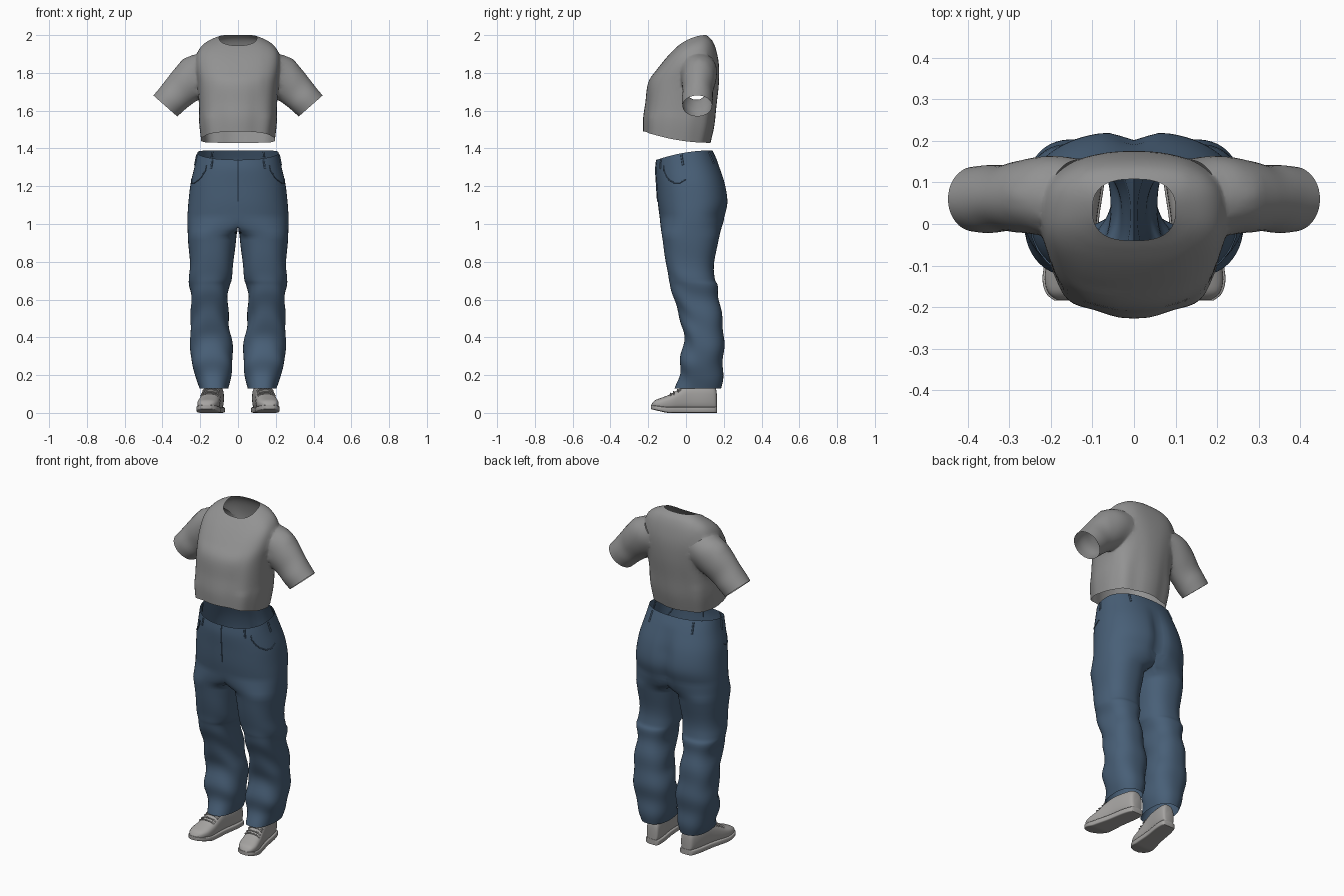
import bpy, bmesh, math
from mathutils import Vector

cube = bpy.data.objects.get("Cube")
if cube:
    bpy.data.objects.remove(cube)


def material(name, color):
    m = bpy.data.materials.new(name)
    m.use_nodes = True
    m.diffuse_color = (*color, 1)
    bsdf = m.node_tree.nodes["Principled BSDF"]
    bsdf.inputs["Base Color"].default_value = (*color, 1)
    bsdf.inputs["Roughness"].default_value = 0.8
    return m


SHIRT = material("shirt_grey", (0.29, 0.29, 0.29))
DENIM = material("denim_blue", (0.065, 0.115, 0.185))
SHOE = material("shoe_grey", (0.38, 0.37, 0.36))


def clamp(v):
    return max(0.0, min(1.0, v))


def spow(v, e):
    return math.copysign(abs(v) ** e, v)


def sample(rows, steps):
    """Smoothly interpolate a short table of profile rows."""
    out = []
    for i in range(len(rows) - 1):
        p0, p1, p2, p3 = (rows[max(0, min(len(rows) - 1, i + k))] for k in (-1, 0, 1, 2))
        for n in range(steps):
            t = n / steps
            out.append([b + 0.5 * t * (c - a + t * (2 * a - 5 * b + 4 * c - d + t * (3 * (b - c) + d - a)))
                        for a, b, c, d in zip(p0, p1, p2, p3)])
    return out + [list(rows[-1])]


def shade(obj, angle=50):
    bpy.ops.object.select_all(action='DESELECT')
    bpy.context.view_layer.objects.active = obj
    obj.select_set(True)
    bpy.ops.object.shade_smooth_by_angle(angle=math.radians(angle))


def loft(name, rings, mat, caps=True, skip=None):
    """Skin closed rings; end caps use the second material slot."""
    bm = bmesh.new()
    vs = [[bm.verts.new(p) for p in r] for r in rings]
    n = len(rings[0])
    for i in range(len(vs) - 1):
        for j in range(n):
            if not (skip and skip(i, j)):
                k = (j + 1) % n
                bm.faces.new((vs[i][j], vs[i][k], vs[i + 1][k], vs[i + 1][j]))
    if caps:
        for r in (vs[0], vs[-1]):
            bm.faces.new(r).material_index = 1
    bmesh.ops.recalc_face_normals(bm, faces=bm.faces)
    me = bpy.data.meshes.new(name)
    bm.to_mesh(me)
    bm.free()
    me.materials.append(mat)
    if caps:
        me.materials.append(mat)
    obj = bpy.data.objects.new(name, me)
    bpy.context.collection.objects.link(obj)
    return obj


def tube(name, points, mat, radius):
    cu = bpy.data.curves.new(name, 'CURVE')
    cu.dimensions = '3D'
    cu.bevel_depth = radius
    cu.bevel_resolution = 2
    sp = cu.splines.new('POLY')
    sp.points.add(len(points) - 1)
    for p, q in zip(sp.points, points):
        p.co = (*q, 1)
    cu.materials.append(mat)
    obj = bpy.data.objects.new(name, cu)
    bpy.context.collection.objects.link(obj)


# Shirt body: front z, back z, half width, front y, back y
body_rows = [(1.49, 1.43, .195, -.222, .125), (1.56, 1.52, .205, -.222, .145),
             (1.64, 1.62, .208, -.212, .157), (1.75, 1.74, .212, -.198, .172),
             (1.82, 1.84, .222, -.152, .174), (1.885, 1.92, .215, -.1, .16),
             (1.925, 1.972, .17, -.062, .138), (1.945, 2.0, .1, -.04, .108)]
rings = []
for zf, zb, w, yf, yb in sample(body_rows, 5):
    ring = []
    fold = 0.028 * clamp((1.85 - zf) / 0.3)
    for j in range(64):
        a = math.tau * j / 64
        c, s = spow(math.cos(a), .77), spow(math.sin(a), .77)
        f = 1 + fold * math.sin(8 * a + math.pi / 2) * abs(math.sin(a))
        u = (s + 1) / 2
        ring.append(Vector((w * c * f, (yf + yb) / 2 + (yb - yf) / 2 * s * f,
                            zb + (zf - zb) * (1 - u) ** 2)))
    rings.append(ring)
shirt = loft("shirt", rings, SHIRT)

# Sleeves: centre x, y, z, radius across, radius in depth
sleeve_rows = [(.13, .07, 1.84, .095, .085), (.19, .07, 1.81, .113, .097), (.25, .067, 1.755, .108, .092),
               (.305, .063, 1.705, .096, .08), (.35, .06, 1.66, .088, .082), (.385, .06, 1.625, .084, .078)]
for side in (1, -1):
    rings = []
    for x, y, z, r, d in sample(sleeve_rows, 4):
        rings.append([Vector((side * (x + .75 * r * math.cos(a)), y + d * math.sin(a), z + .66 * r * math.cos(a)))
                      for a in (math.tau * j / 40 for j in range(40))])
    sleeve = loft("sleeve", rings, SHIRT)
    mod = shirt.modifiers.new("join_sleeve", 'BOOLEAN')
    mod.operation, mod.solver, mod.object = 'UNION', 'EXACT', sleeve
    bpy.context.view_layer.objects.active = shirt
    bpy.ops.object.modifier_apply(modifier=mod.name)
    bpy.data.objects.remove(sleeve)

# Open the neck, hem and cuffs, then soften the shoulder seams
bm = bmesh.new()
bm.from_mesh(shirt.data)
bmesh.ops.delete(bm, geom=[f for f in bm.faces if f.material_index == 1], context='FACES')
bmesh.ops.triangulate(bm, faces=[f for f in bm.faces if len(f.verts) > 4])
seam = [v for v in bm.verts if .13 < abs(v.co.x) < .29 and v.co.z > 1.58 and not v.is_boundary]
for _ in range(6):
    bmesh.ops.smooth_vert(bm, verts=seam, factor=.5, use_axis_x=True, use_axis_y=True, use_axis_z=True)
bm.to_mesh(shirt.data)
bm.free()
while len(shirt.data.materials) > 1:
    shirt.data.materials.pop()
shade(shirt, 60)

# Jeans: z, inner x, outer x, front y, back y
CROTCH = 1.04
jean_rows = [(1.39, 0, .215, -.155, .14), (1.32, 0, .228, -.16, .172), (1.22, 0, .25, -.156, .208),
             (1.12, 0, .262, -.15, .224), (CROTCH, 0, .267, -.14, .208), (.94, .008, .266, -.128, .178),
             (.8, .024, .255, -.107, .15), (.71, .035, .258, -.092, .15), (.67, .045, .258, -.08, .168),
             (.58, .055, .246, -.058, .178), (.46, .045, .254, -.02, .197), (.38, .034, .25, -.012, .2),
             (.28, .026, .25, -.03, .198), (.2, .038, .224, -.035, .194), (.13, .05, .205, -.055, .188)]
OUTER, INNER = 36, 16


def jean_point(row, j, puff=0.0):
    z, xi, xo, yf, yb = row
    k = clamp((CROTCH - z) / .1)
    half = math.radians(90 + 35 * k)
    if j <= OUTER:
        a = -half + 2 * half * j / OUTER
    else:
        a = half + (math.tau - 2 * half) * (j - OUTER) / INNER
    cx = (xi + xo) / 2 * k
    c, s = spow(math.cos(a), .85), spow(math.sin(a), .85)
    # Cloth folds grow toward the lower leg
    amp = .006 + .034 * clamp((.78 - z) / .15)
    f = 1 + k * amp * math.sin(36 * z + 2.2 * math.sin(a) + math.cos(2 * a)) + puff
    x = cx + (xo - cx) * c * f
    y = (yf + yb) / 2 + (yb - yf) / 2 * s * f
    if j > OUTER:
        x = max(.003, x) * k
    if j in (0, OUTER) and k == 0:
        x = 0
    if s > 0:
        y -= .022 * (1 - k) * s * math.exp(-(x / .04) ** 2) * clamp((1.34 - z) / .15)
    u = (s + 1) / 2
    return Vector((x, y, z - .05 * (1 - u) ** 2 * clamp((z - 1.2) / .19)))


levels = sample(jean_rows, 5)
rings = [[jean_point(row, j) for j in range(OUTER + INNER)] for row in levels]
jeans = loft("jeans", rings, DENIM, caps=False,
             skip=lambda i, j: j >= OUTER and levels[i + 1][0] > CROTCH - .001)
mirror = jeans.modifiers.new("mirror", 'MIRROR')
mirror.use_clip = True
bpy.context.view_layer.objects.active = jeans
bpy.ops.object.modifier_apply(modifier="mirror")
shade(jeans, 70)


# Belt loops, pocket seams and fly seam follow the jeans surface
def on_jeans(i, j, side):
    p = jean_point(levels[i], j, .004)
    return (p.x * side, p.y, p.z)


for side in (1, -1):
    for j in (7, 17, 29):
        tube("belt_loop", [on_jeans(i, j, side) for i in range(1, 6)], DENIM, .005)
    pocket = [(4, 9), (6, 9), (8, 10), (9, 11), (10, 13), (10, 15), (9, 17)]
    tube("pocket_seam", [on_jeans(i, j, side) for i, j in pocket], DENIM, .003)
tube("fly_seam", [on_jeans(i, 0, 1) for i in range(0, 16)], DENIM, .003)

# Shoes: y, half width, top z
shoe_rows = [(.163, .024, .1), (.152, .038, .14), (.1, .046, .15), (.02, .047, .15), (-.03, .051, .13),
             (-.08, .056, .1), (-.13, .056, .08), (-.165, .042, .066), (-.183, .018, .045)]


def shoe_point(side, y, w, low, high, a, e):
    toe_out = (.165 - y) * .16
    return Vector((side * (.112 + toe_out + w * spow(math.cos(a), e)), y,
                   (low + high) / 2 + (high - low) / 2 * spow(math.sin(a), e)))


for side, label in ((1, "left"), (-1, "right")):
    upper, sole = [], []
    for y, w, top in sample(shoe_rows, 4):
        angles = [math.tau * j / 32 for j in range(32)]
        spring = .02 * clamp((-.1 - y) / .085)
        upper.append([shoe_point(side, y, w, .008 + spring, top, a, .75) for a in angles])
        sole.append([shoe_point(side, y * 1.01, w + .005, spring, .032 + spring * .5, a, .3) for a in angles])
    for part, part_rings in (("shoe_upper", upper), ("shoe_sole", sole)):
        shade(loft(label + "_" + part, part_rings, SHOE))
    # Laces cross the front of the shoe
    for y, w, top in sample(shoe_rows[4:6], 3):
        arc = [shoe_point(side, y, w + .002, .008, top + .003, math.radians(d), .75) for d in range(40, 141, 10)]
        tube(label + "_lace", arc, SHOE, .004)
